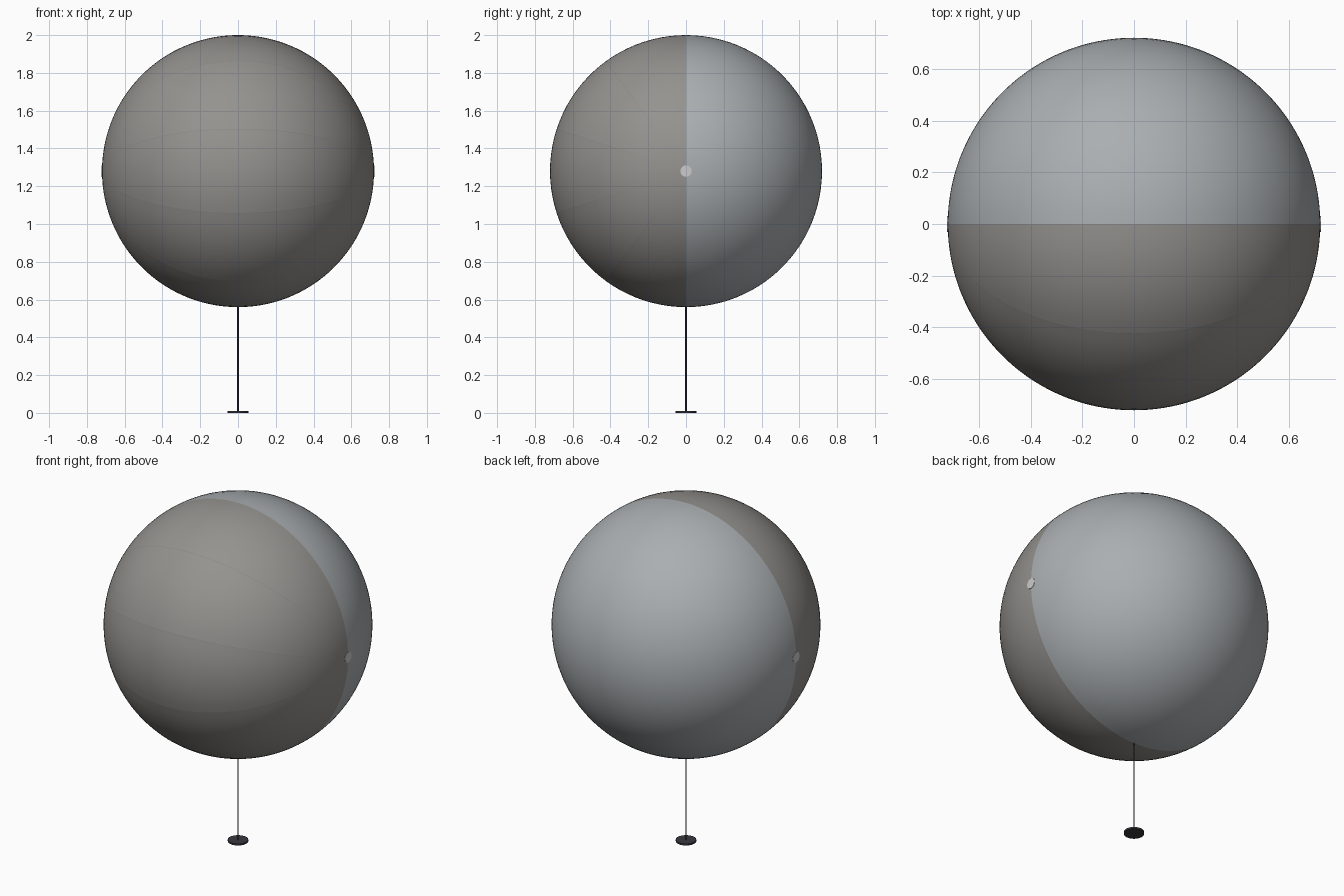
import bpy, bmesh
from math import pi, sin, cos
from mathutils import Matrix

if "Cube" in bpy.data.objects:
    bpy.data.objects.remove(bpy.data.objects["Cube"])

R, CZ = 0.72, 1.28


def material(name, rgb):
    m = bpy.data.materials.new(name)
    m.diffuse_color = (*rgb, 1)
    m.use_nodes = True
    m.node_tree.nodes["Principled BSDF"].inputs["Base Color"].default_value = m.diffuse_color
    return m


FRONT = material("warm grey", (0.30, 0.29, 0.275))
BACK = material("cool grey", (0.40, 0.425, 0.44))
SEAM = material("seam grey", (0.25, 0.24, 0.23))
CAP = material("light grey", (0.62, 0.62, 0.62))
DARK = material("dark grey", (0.04, 0.04, 0.05))


def make(name, bm, mat, z=0.0):
    me = bpy.data.meshes.new(name)
    bmesh.ops.recalc_face_normals(bm, faces=bm.faces)
    bm.to_mesh(me)
    bm.free()
    me.materials.append(mat)
    ob = bpy.data.objects.new(name, me)
    bpy.context.collection.objects.link(ob)
    ob.location.z = z
    bpy.context.view_layer.objects.active = ob
    ob.select_set(True)
    bpy.ops.object.shade_smooth_by_angle(angle=pi / 5)
    ob.select_set(False)
    return ob


def lune(name, mat, a0, a1, steps, radius=R):
    """Slice of a sphere with its poles on the x axis; angle runs from the top towards the front."""
    bm = bmesh.new()
    n = 96
    arc = [bm.verts.new((radius * cos(pi * i / n), 0, radius * sin(pi * i / n))) for i in range(n + 1)]
    edges = [bm.edges.new(p) for p in zip(arc, arc[1:])]
    bmesh.ops.spin(bm, geom=arc + edges, cent=(0, 0, 0), axis=(1, 0, 0),
                   angle=a1 - a0, steps=steps)
    bmesh.ops.remove_doubles(bm, verts=bm.verts, dist=1e-5)
    bmesh.ops.rotate(bm, verts=bm.verts, cent=(0, 0, 0), matrix=Matrix.Rotation(a0, 3, 'X'))
    return make(name, bm, mat, CZ)


def cylinder(name, mat, r, z0, z1, sides):
    bm = bmesh.new()
    bmesh.ops.create_cone(bm, cap_ends=True, segments=sides, radius1=r, radius2=r, depth=z1 - z0)
    return make(name, bm, mat, (z0 + z1) / 2)


# Front half: five gores joined by fine seams; back half: one plain shell
gore = pi / 5
for i in range(5):
    lune(f"front_gore_{i + 1}", FRONT, i * gore, (i + 1) * gore, 10)
for i in range(1, 5):
    lune(f"seam_{i}", SEAM, i * gore - 0.002, i * gore + 0.002, 1, R + 0.0006)
lune("back_half", BACK, pi, 2 * pi, 50)

# Round pole caps on both sides
for side, name in ((1, "right_cap"), (-1, "left_cap")):
    bm = bmesh.new()
    bmesh.ops.create_cone(bm, cap_ends=True, segments=32, radius1=0.03, radius2=0.03, depth=0.004,
                          matrix=Matrix.Translation((side * R, 0, 0)) @ Matrix.Rotation(pi / 2, 4, 'Y'))
    make(name, bm, CAP, CZ)

# Tether and ground weight
cylinder("tether", DARK, 0.004, 0.005, CZ - R + 0.005, 12)
cylinder("base_weight", DARK, 0.055, 0.0, 0.01, 32)
